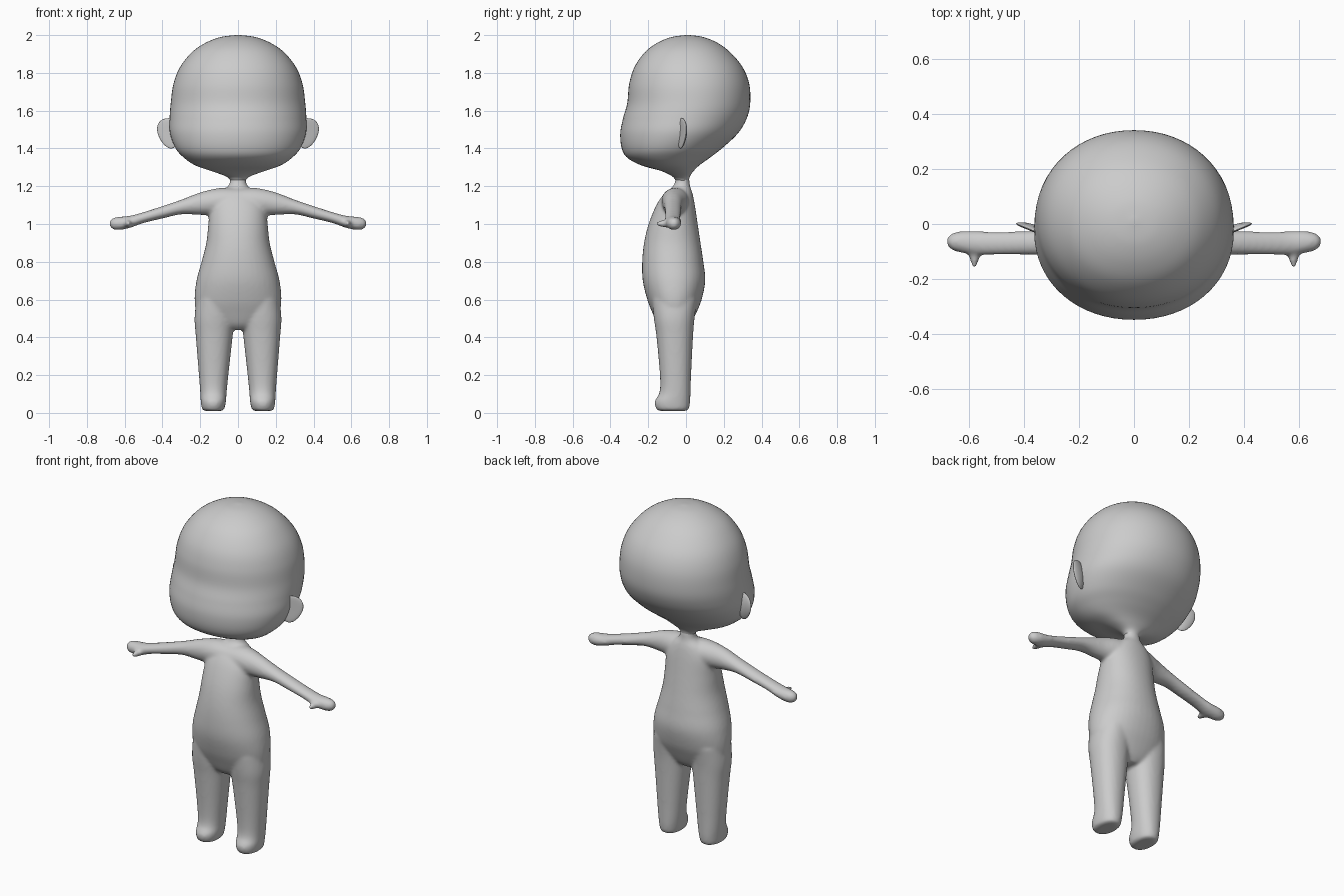
import bpy
import bmesh
from math import cos, sin, pi, radians, copysign
from mathutils import Matrix, Vector

default_cube = bpy.data.objects.get("Cube")
if default_cube:
    bpy.data.objects.remove(default_cube)

# One plain clay colour for everything
clay = bpy.data.materials.new("clay_grey")
clay.use_nodes = True
colour = (0.6, 0.6, 0.6, 1)
clay.diffuse_color = colour
clay.node_tree.nodes["Principled BSDF"].inputs["Base Color"].default_value = colour


def smooth_rows(rows, steps=6):
    """Catmull-Rom interpolation between the rows of section bounds."""
    padded = [rows[0], *rows, rows[-1]]
    result = []
    for a, b, c, d in zip(padded, padded[1:], padded[2:], padded[3:]):
        for step in range(steps):
            t = step / steps
            result.append([
                q + t / 2 * (r - p + t * (2 * p - 5 * q + 4 * r - s + t * (3 * (q - r) + s - p)))
                for p, q, r, s in zip(a, b, c, d)])
    return result + [rows[-1]]


def loft(bm, rows, axis, power=2, sides=40, mirror=1):
    """Rounded sections along an axis; each row is (position, low, high, low, high)."""
    rings = []
    for pos, u_low, u_high, v_low, v_high in smooth_rows(rows):
        ring = []
        for i in range(sides):
            c, s = cos(2 * pi * i / sides), sin(2 * pi * i / sides)
            c, s = (copysign(abs(k) ** (2 / power), k) for k in (c, s))
            point = [(u_low + u_high) / 2 + (u_high - u_low) / 2 * c,
                     (v_low + v_high) / 2 + (v_high - v_low) / 2 * s]
            point.insert("xyz".index(axis), pos)
            ring.append(bm.verts.new((point[0] * mirror, point[1], point[2])))
        rings.append(ring)
    faces = [bm.faces.new(rings[0]), bm.faces.new(rings[-1])]
    for lower, upper in zip(rings, rings[1:]):
        for i in range(sides):
            j = (i + 1) % sides
            faces.append(bm.faces.new((lower[i], lower[j], upper[j], upper[i])))
    bmesh.ops.recalc_face_normals(bm, faces=faces)


def symmetric(rows):
    """Expand (z, half width, front, back) to full section bounds."""
    return [(z, -w, w, front, back) for z, w, front, back in rows]


def finish(name, bm):
    mesh = bpy.data.meshes.new(name)
    bm.to_mesh(mesh)
    bm.free()
    mesh.materials.append(clay)
    mesh.shade_smooth()
    obj = bpy.data.objects.new(name, mesh)
    bpy.context.collection.objects.link(obj)
    return obj


# Head: big round skull, full lower face, tapering down to the neck
head_rows = symmetric([
    (1.22, .035, -.05, .015), (1.25, .06, -.07, .02), (1.28, .14, -.13, .04),
    (1.31, .225, -.235, .07), (1.35, .285, -.31, .125), (1.4, .33, -.34, .19),
    (1.48, .36, -.348, .275), (1.56, .362, -.333, .322), (1.64, .356, -.311, .34),
    (1.74, .342, -.301, .335), (1.83, .307, -.273, .3), (1.91, .243, -.217, .233),
    (1.96, .17, -.15, .165), (1.99, .09, -.075, .09), (2, .01, 0, .02)])
bm = bmesh.new()
loft(bm, head_rows, "z", power=2.08, sides=64)
finish("head", bm)

# Torso with neck and hips
torso_rows = symmetric([
    (.44, .06, -.12, .0), (.47, .15, -.15, .025), (.53, .215, -.178, .055),
    (.6, .23, -.205, .083), (.7, .22, -.229, .102), (.8, .193, -.232, .092),
    (.9, .168, -.222, .077), (1, .157, -.198, .062), (1.1, .145, -.157, .047),
    (1.16, .105, -.115, .035), (1.2, .052, -.068, .022), (1.24, .042, -.055, .017),
    (1.28, .04, -.05, .01)])
leg_rows = [
    (.01, .085, .175, -.14, .0), (.02, .073, .19, -.157, .015), (.06, .064, .197, -.166, .022),
    (.11, .06, .2, -.14, .024), (.2, .051, .207, -.138, .027), (.4, .029, .223, -.156, .037),
    (.5, .018, .23, -.17, .045), (.6, .015, .22, -.18, .06)]
arm_rows = [
    (0, -.13, .025, 1.06, 1.19), (.1, -.13, .015, 1.045, 1.19), (.2, -.122, -.012, 1.048, 1.167),
    (.3, -.114, -.023, 1.051, 1.129), (.4, -.112, -.026, 1.029, 1.095),
    (.5, -.112, -.028, 1.005, 1.063), (.57, -.113, -.026, .98, 1.044),
    (.63, -.104, -.026, .968, 1.038), (.665, -.092, -.036, .974, 1.03),
    (.682, -.07, -.054, .992, 1.012)]
thumb_rows = [
    (-.162, .577, .585, .998, 1.006), (-.15, .569, .592, .99, 1.015),
    (-.12, .561, .599, .982, 1.02), (-.08, .55, .62, .98, 1.025)]

# Fuse torso, legs, arms and thumbs into one soft body
bm = bmesh.new()
loft(bm, torso_rows, "z", power=2.15)
for side in (1, -1):
    loft(bm, leg_rows, "z", power=2.2, mirror=side)
    loft(bm, arm_rows, "x", mirror=side)
    loft(bm, thumb_rows, "y", sides=20, mirror=side)
body = finish("body", bm)
remesh = body.modifiers.new("fuse", "REMESH")
remesh.mode = "VOXEL"
remesh.voxel_size = 0.009
remesh.use_smooth_shade = True
soften = body.modifiers.new("soften", "SMOOTH")
soften.factor = 0.5
soften.iterations = 8

# Ears: thin dished ovals, narrower at the lobe, swept back
for side, name in ((1, "left_ear"), (-1, "right_ear")):
    bm = bmesh.new()
    bmesh.ops.create_uvsphere(bm, u_segments=32, v_segments=20, radius=1)
    for v in bm.verts:
        x, y, z = v.co
        dish = max(0, 1 - x * x - z * z)
        v.co = Vector((.068 * x * (1 + .22 * z) + .008 * z, .013 * y + .008 * dish, .08 * z))
    bm.transform(Matrix.Translation((.362, -.025, 1.48)) @ Matrix.Rotation(radians(22), 4, "Z"))
    if side < 0:
        bm.transform(Matrix.Diagonal((-1, 1, 1, 1)))
        bmesh.ops.reverse_faces(bm, faces=bm.faces)
    finish(name, bm)
